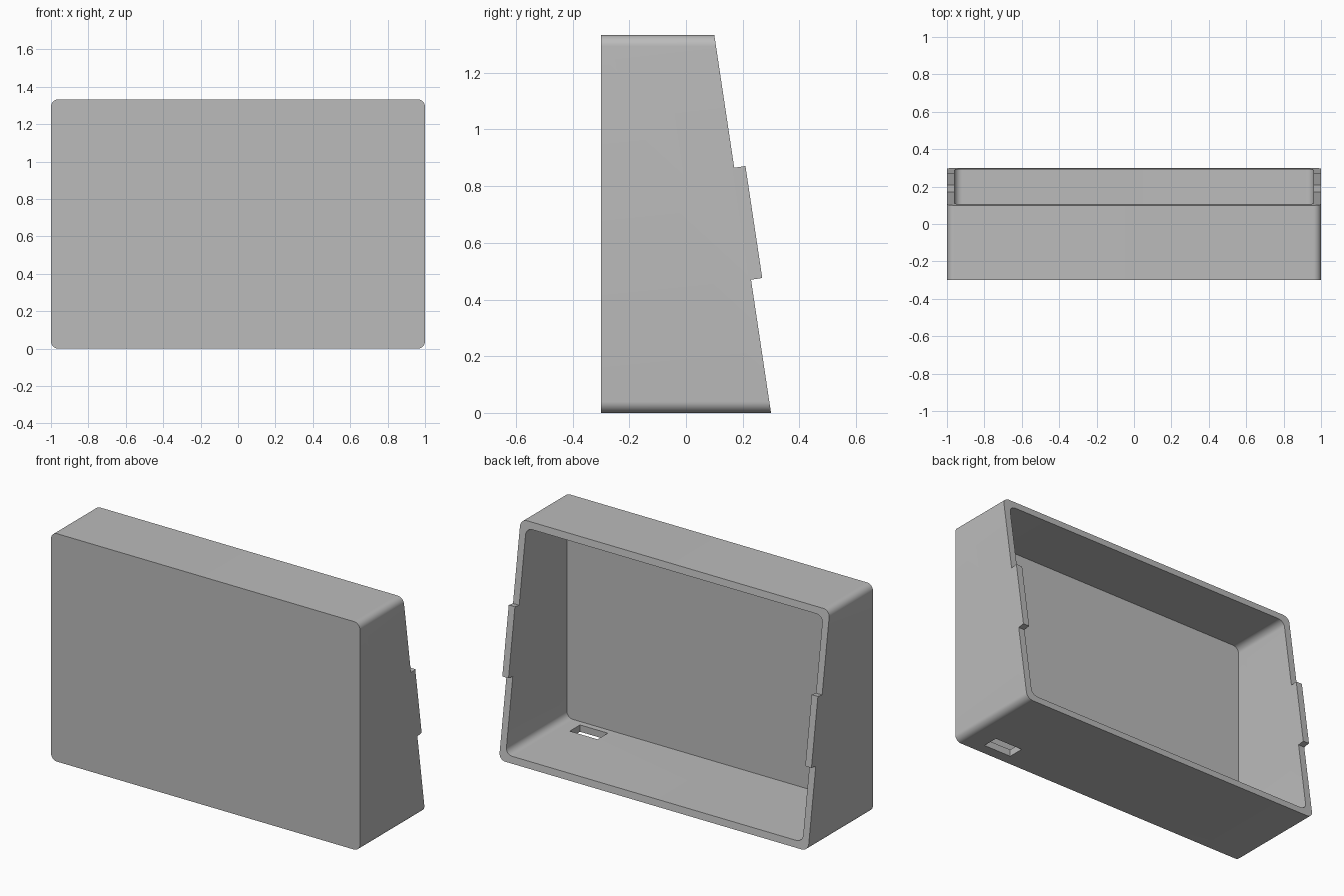
import bpy, bmesh, math
from mathutils import Vector

cube = bpy.data.objects.get("Cube")
if cube:
    bpy.data.objects.remove(cube)

WIDTH, HEIGHT, WALL = 2.0, 1.333, 0.04
FRONT, BACK_LOW, BACK_TOP = -0.3, 0.3, 0.1
FLOOR_Y = FRONT + 0.03  # inner side of the front panel

grey = bpy.data.materials.new("plain_grey")
grey.use_nodes = True
colour = (0.5, 0.5, 0.5, 1)
grey.diffuse_color = colour
grey.node_tree.nodes["Principled BSDF"].inputs["Base Color"].default_value = colour


def prism(name, points, direction):
    """Extrude a closed outline along a direction into a solid."""
    bm = bmesh.new()
    face = bm.faces.new([bm.verts.new(p) for p in points])
    ext = bmesh.ops.extrude_face_region(bm, geom=[face])
    verts = [g for g in ext["geom"] if isinstance(g, bmesh.types.BMVert)]
    bmesh.ops.translate(bm, vec=direction, verts=verts)
    bmesh.ops.recalc_face_normals(bm, faces=bm.faces)
    mesh = bpy.data.meshes.new(name)
    bm.to_mesh(mesh)
    bm.free()
    obj = bpy.data.objects.new(name, mesh)
    bpy.context.collection.objects.link(obj)
    mesh.materials.append(grey)
    return obj


def rounded_block(name, x0, x1, z0, z1, radius, y0, y1, steps=10):
    """Block with rounded corners, running along y."""
    centres = [(x1 - radius, z1 - radius), (x0 + radius, z1 - radius),
               (x0 + radius, z0 + radius), (x1 - radius, z0 + radius)]
    outline = []
    for quarter, (cx, cz) in enumerate(centres):
        for i in range(steps + 1):
            a = (quarter + i / steps) * math.pi / 2
            outline.append((cx + radius * math.cos(a), y0, cz + radius * math.sin(a)))
    return prism(name, outline, (0, y1 - y0, 0))


def combine(obj, other, operation):
    mod = obj.modifiers.new(other.name, "BOOLEAN")
    mod.operation = operation
    mod.solver = "EXACT"
    mod.object = other
    bpy.context.view_layer.objects.active = obj
    bpy.ops.object.modifier_apply(modifier=mod.name)
    bpy.data.objects.remove(other)


# Outer body with rounded corners
half = WIDTH / 2
case = rounded_block("enclosure_shell", -half, half, 0, HEIGHT, 0.04, FRONT, 0.6)

# Sloping back profile, with a raised tab part way up
slope = (BACK_TOP - BACK_LOW) / HEIGHT
along = Vector((0, slope, 1)).normalized()
out = Vector((0, along.z, -along.y)) * 0.04


def on_back(z):
    return Vector((-1.2, BACK_LOW + slope * z, z))


low, high = on_back(0.47), on_back(0.865)
profile = [(-1.2, -0.8, -0.2), on_back(-0.2), low, low + out,
           high + out, high, on_back(1.5), (-1.2, -0.8, 1.5)]
combine(case, prism("side_profile", profile, (2.4, 0, 0)), "INTERSECT")

# Hollow interior, open at the back
combine(case, rounded_block("cavity", -half + WALL, half - WALL, WALL, HEIGHT - WALL,
                            0.04, FLOOR_Y, 0.7), "DIFFERENCE")

# Cable slot through the bottom wall
slot = [(0.67, -0.235, -0.1), (0.85, -0.235, -0.1), (0.85, -0.14, -0.1), (0.67, -0.14, -0.1)]
combine(case, prism("cable_slot", slot, (0, 0, 0.2)), "DIFFERENCE")

bpy.ops.object.select_all(action="DESELECT")
case.select_set(True)
bpy.context.view_layer.objects.active = case
bpy.ops.object.shade_smooth_by_angle(angle=math.radians(30))
